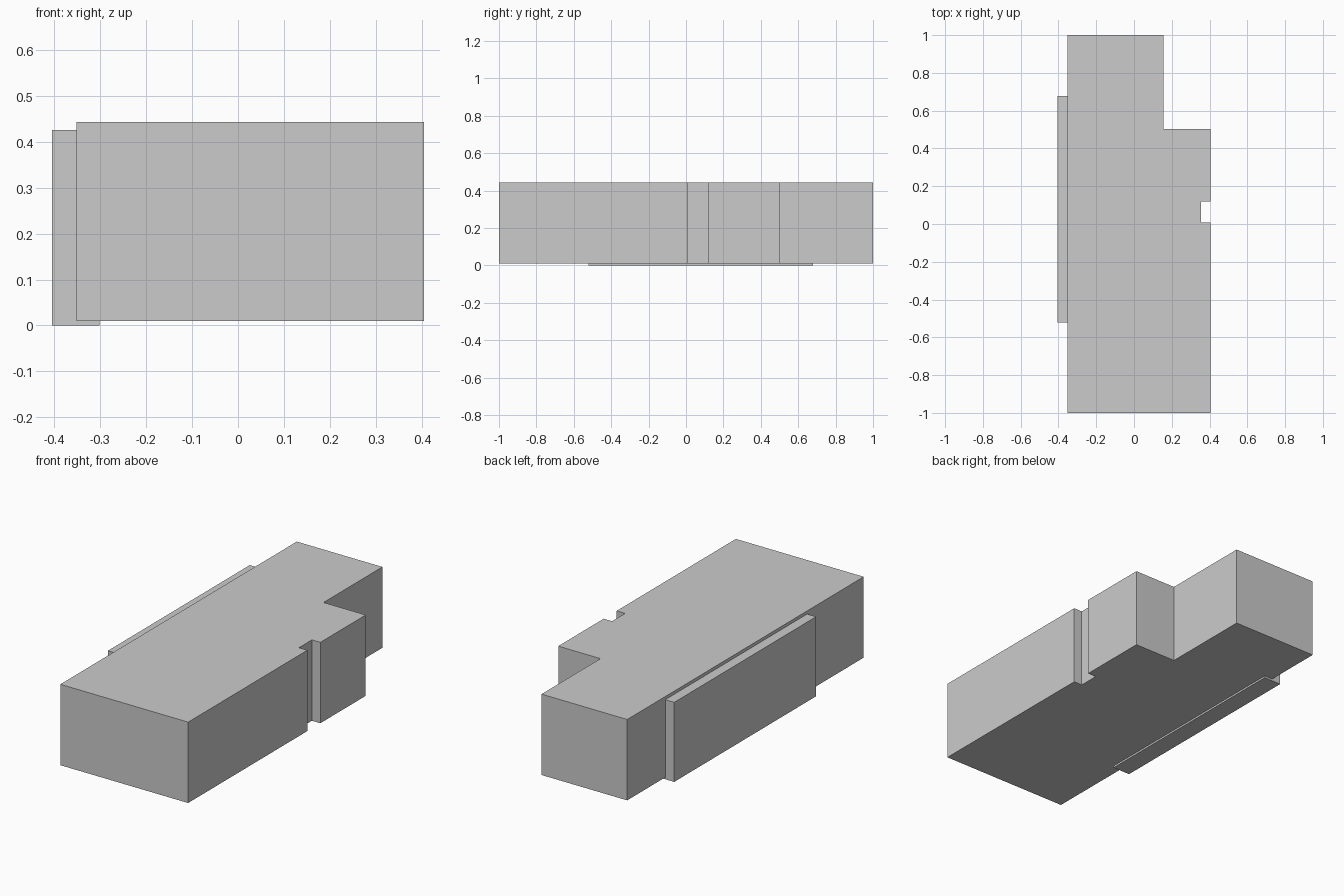
import bpy
import bmesh

if "Cube" in bpy.data.objects:
    bpy.data.objects.remove(bpy.data.objects["Cube"])


def extrude_outline(name, outline, z0, z1):
    """Closed flat-sided solid from a plan outline."""
    bm = bmesh.new()
    base = bm.faces.new([bm.verts.new((x, y, z0)) for x, y in outline])
    result = bmesh.ops.extrude_face_region(bm, geom=[base], use_keep_orig=True)
    top = [v for v in result["geom"] if isinstance(v, bmesh.types.BMVert)]
    bmesh.ops.translate(bm, verts=top, vec=(0, 0, z1 - z0))
    bmesh.ops.recalc_face_normals(bm, faces=bm.faces)
    mesh = bpy.data.meshes.new(name)
    bm.to_mesh(mesh)
    bm.free()
    obj = bpy.data.objects.new(name, mesh)
    bpy.context.collection.objects.link(obj)
    return obj


# Main block with a stepped back corner and a narrow side notch
extrude_outline("main_block", [
    (-0.352, -1.0), (0.405, -1.0),
    (0.405, 0.008), (0.355, 0.008), (0.355, 0.118), (0.405, 0.118),
    (0.405, 0.502), (0.155, 0.502), (0.155, 1.0), (-0.352, 1.0),
], 0.01, 0.443)

# Slightly lower side panel, sunk into the left wall
extrude_outline("side_panel", [
    (-0.405, -0.522), (-0.302, -0.522), (-0.302, 0.678), (-0.405, 0.678),
], 0.0, 0.426)
